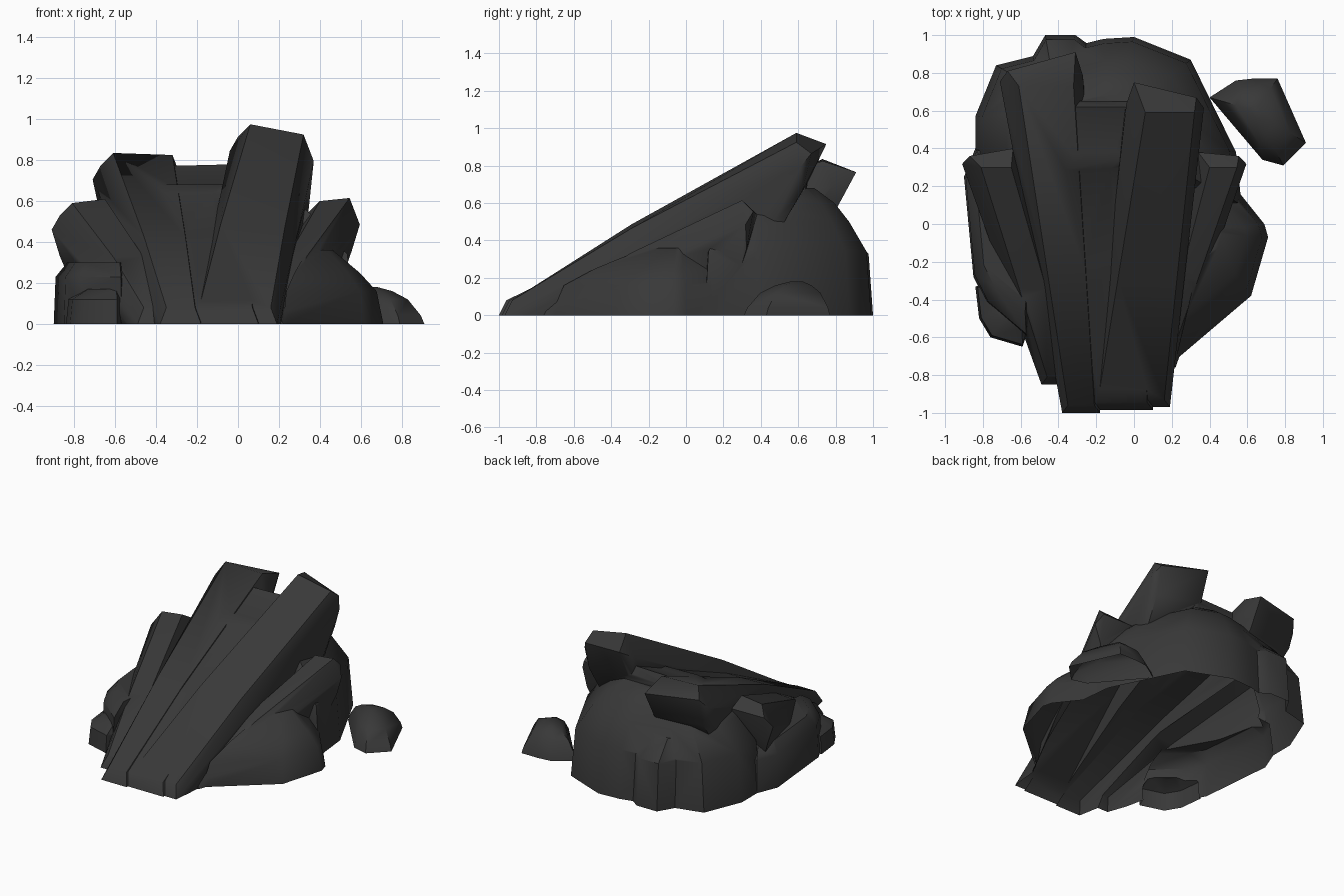
import bpy, bmesh
from mathutils import Vector

if "Cube" in bpy.data.objects:
    bpy.data.objects.remove(bpy.data.objects["Cube"])

stone = bpy.data.materials.new("charcoal_rock")
stone.diffuse_color = (0.04, 0.04, 0.04, 1)
stone.use_nodes = True
stone.node_tree.nodes["Principled BSDF"].inputs["Base Color"].default_value = stone.diffuse_color
SINK = -0.06  # rocks reach below ground, then get trimmed


def hull(name, pts):
    bm = bmesh.new()
    for p in pts:
        bm.verts.new(p)
    res = bmesh.ops.convex_hull(bm, input=bm.verts)
    junk = {g for g in res["geom_interior"] + res["geom_unused"] if isinstance(g, bmesh.types.BMVert)}
    bmesh.ops.delete(bm, geom=list(junk), context='VERTS')
    bmesh.ops.recalc_face_normals(bm, faces=bm.faces)
    me = bpy.data.meshes.new(name)
    bm.to_mesh(me)
    bm.free()
    me.materials.append(stone)
    ob = bpy.data.objects.new(name, me)
    bpy.context.collection.objects.link(ob)
    return ob


def boulder(name, outline, centre, tiers):
    """Footprint repeated upwards; every tier (z, scale) shrinks it toward the centre."""
    c = Vector(centre)
    pts = []
    for z, s in [(SINK, 1), (0, 1)] + tiers:
        for p in outline:
            q = c.lerp(Vector(p), s)
            pts.append((q.x, q.y, z))
    return hull(name, pts)


def column(name, foot, head, tilt=0.0, ends=(0.1, 0.1)):
    """Leaning column: foot (x0, x1, y) rises along a slightly bowed ramp to head (x0, x1, y, z)."""
    f0, f1, fy = foot
    h0, h1, hy, hz = head
    pts = []
    for fx, hx, sgn, inset, top, end in ((f0, h0, 1, .1, hz, ends[0]), (f1, h1, -1, .05, hz - tilt, ends[1])):
        lip = Vector((fx + .03 * sgn, fy + .04, .08))
        crest = Vector((hx + inset * sgn, hy, top))
        pts += [(fx, fy, 0), (fx, fy, SINK), lip, crest,
                lip.lerp(crest, .42) + Vector((0, 0, .03)),
                (hx + .04 * sgn, hy + end, top - .06),        # blunt end
                (hx, hy + end * .3, top - .13),               # side corner
                (hx + .04 * sgn, hy + end * .4, top - .26),   # underside
                ((fx + hx) / 2, .2, 0), ((fx + hx) / 2, .2, SINK)]
    return hull(name, pts)


def open_base(ob):
    """Trim at ground level, leave the underside hollow, smooth the soft edges."""
    bm = bmesh.new()
    bm.from_mesh(ob.data)
    bmesh.ops.bisect_plane(bm, geom=bm.verts[:] + bm.edges[:] + bm.faces[:], dist=1e-5,
                           plane_co=(0, 0, 0), plane_no=(0, 0, -1), clear_outer=True)
    bm.to_mesh(ob.data)
    bm.free()
    bpy.ops.object.select_all(action='DESELECT')
    ob.select_set(True)
    bpy.context.view_layer.objects.active = ob
    bpy.ops.object.shade_smooth_by_angle(angle=0.75)


# Bulky back of the outcrop
outcrop = boulder("rock_outcrop",
                  [(-.84, .35), (-.84, .57), (-.73, .84), (-.53, .89), (-.16, .98), (0, .99), (.3, .87),
                   (.54, .38), (.57, .1), (-.6, .05)],
                  (-.15, .5), [(.34, .95), (.5, .76), (.6, .6), (.68, .38)])
# Rear buttress
buttress = boulder("rear_buttress", [(-.54, .88), (-.47, 1), (-.31, 1), (-.2, .92), (-.4, .5)],
                   (-.4, .6), [(.33, .94), (.45, .6)])
# Three columns of the front ramp
left = column("left_column", (-.38, -.18, -1), (-.71, -.27, .73, .835), .01, (.08, .18))
middle = column("middle_column", (-.36, .1, -.985), (-.5, .05, .62, .77), -.01, (.03, .03))
right = column("right_column", (-.22, .19, -.97), (-.04, .37, .59, .975), .05, (.16, .08))
# Right flank: leaning shard and low bulge
flank = column("right_shard", (.1, .22, -.76), (.3, .595, .3, .6), -.015, (.08, .06))
bulge = boulder("right_bulge", [(.22, -.72), (.45, -.5), (.62, -.38), (.71, -.07), (.69, 0), (.59, .12), (.45, .3)],
                (.38, -.05), [(.16, .9), (.25, .65), (.36, .25)])
# Left flank: leaning shard, side boulder and low front stone
upper = column("left_shard", (-.49, -.3, -.85), (-.91, -.6, .3, .59), -.02, (.06, .1))
side = boulder("left_boulder", [(-.9, .25), (-.85, -.28), (-.78, -.42), (-.57, -.6), (-.5, .4), (-.84, .4)],
               (-.6, 0), [(.23, .97), (.3, .78)])
low = boulder("front_left_stone", [(-.84, -.33), (-.82, -.5), (-.76, -.6), (-.59, -.65), (-.48, -.3)],
              (-.6, -.4), [(.12, .95), (.17, .6)])

# Fuse all rocks into one skin
parts = (buttress, left, middle, right, flank, bulge, upper, side, low)
for p in parts:
    m = outcrop.modifiers.new("join", 'BOOLEAN')
    m.operation, m.solver, m.object = 'UNION', 'EXACT', p
bpy.context.view_layer.update()
deps = bpy.context.evaluated_depsgraph_get()
skin = bpy.data.meshes.new_from_object(outcrop.evaluated_get(deps))
outcrop.modifiers.clear()
outcrop.data = skin
for p in parts:
    bpy.data.objects.remove(p)
open_base(outcrop)

# Separate stone at the back right
loose = boulder("loose_stone", [(.4, .67), (.54, .76), (.63, .77), (.76, .77), (.91, .43), (.79, .31), (.68, .34)],
                (.64, .6), [(.04, .94), (.12, .7), (.16, .42), (.18, .15)])
open_base(loose)
